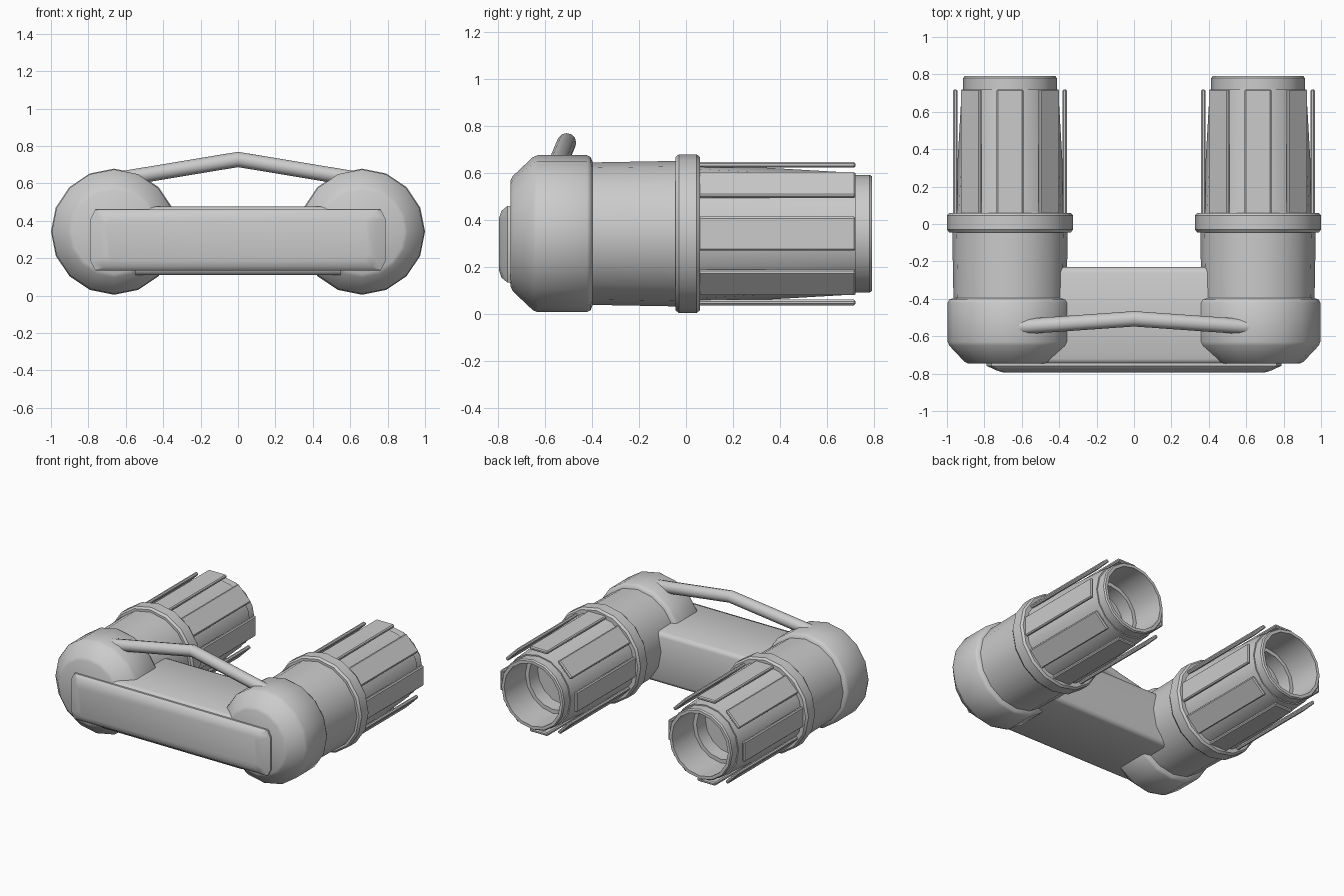
import bpy, bmesh, math
from mathutils import Matrix, Vector

if "Cube" in bpy.data.objects:
    bpy.data.objects.remove(bpy.data.objects["Cube"])

CX, CZ = 0.663, 0.342      # barrel axis position
SIDES = 16

grey = bpy.data.materials.new("light_grey")
grey.diffuse_color = (0.6, 0.6, 0.6, 1)
grey.use_nodes = True
grey.node_tree.nodes["Principled BSDF"].inputs["Base Color"].default_value = grey.diffuse_color


def finish(name, bm, angle=32):
    bmesh.ops.recalc_face_normals(bm, faces=bm.faces)
    me = bpy.data.meshes.new(name)
    bm.to_mesh(me)
    bm.free()
    me.materials.append(grey)
    ob = bpy.data.objects.new(name, me)
    bpy.context.collection.objects.link(ob)
    bpy.ops.object.select_all(action='DESELECT')
    ob.select_set(True)
    bpy.context.view_layer.objects.active = ob
    bpy.ops.object.shade_smooth_by_angle(angle=math.radians(angle))
    return ob


def skin(bm, rings):
    """Bridge rings of points and cap both ends."""
    loops = [[bm.verts.new(p) for p in ring] for ring in rings]
    n = len(loops[0])
    for a, b in zip(loops, loops[1:]):
        for i in range(n):
            j = (i + 1) % n
            bm.faces.new((a[i], a[j], b[j], b[i]))
    bm.faces.new(loops[0])
    bm.faces.new(loops[-1])


def lathe(name, cx, profile, angle=32):
    """Turn (y, radius) points around a barrel axis."""
    bm = bmesh.new()
    steps = [2 * math.pi * i / SIDES for i in range(SIDES)]
    skin(bm, [[(cx + r * math.cos(t), y, CZ + r * math.sin(t)) for t in steps]
              for y, r in profile])
    return finish(name, bm, angle)


elbow = [(-0.745, 0.225), (-0.735, 0.245), (-0.65, 0.325), (-0.63, 0.333),
         (-0.42, 0.333), (-0.405, 0.325), (-0.395, 0.30)]
sleeve = [(-0.42, 0.302), (-0.03, 0.309)]
collar = [(-0.045, 0.30), (-0.045, 0.325), (-0.03, 0.337), (0.045, 0.337),
          (0.06, 0.325), (0.06, 0.29)]
nozzle = [(0.03, 0.298), (0.72, 0.258), (0.72, 0.25), (0.78, 0.25), (0.79, 0.243),
          (0.79, 0.222), (0.55, 0.222), (0.55, 0.195), (0.45, 0.195)]

for side, cx in (("left", -CX), ("right", CX)):
    lathe(side + "_elbow", cx, elbow, 48)
    lathe(side + "_sleeve", cx, sleeve)
    lathe(side + "_collar", cx, collar)
    lathe(side + "_nozzle", cx, nozzle)
    # eight straight fins around the nozzle
    bm = bmesh.new()
    for k in range(8):
        place = (Matrix.Translation((cx, 0, CZ)) @ Matrix.Rotation(k * math.pi / 4, 4, 'Y')
                 @ Matrix.Translation((0, 0.385, 0.292))
                 @ Matrix.Diagonal((0.144, 0.67, 0.024, 1)))
        bmesh.ops.create_cube(bm, size=1, matrix=place)
    bmesh.ops.bevel(bm, geom=bm.edges[:], offset=0.007, segments=1, affect='EDGES')
    finish(side + "_fins", bm, 20)

# crossbar joining the elbows
bm = bmesh.new()
bmesh.ops.create_cube(bm, size=1, matrix=Matrix.Translation((0, -0.49, 0.293))
                      @ Matrix.Diagonal((1.1, 0.52, 0.365, 1)))
long_edges = [e for e in bm.edges if abs(e.verts[0].co.x - e.verts[1].co.x) > 0.5]
bmesh.ops.bevel(bm, geom=long_edges, offset=0.03, segments=2, profile=0.5, affect='EDGES')
finish("crossbar", bm, 50)


# front plate with clipped corners and a sloped rim
def plate_ring(y, hx, hz, cut_x, cut_z):
    quarter = [(hx, hz - cut_z), (hx - cut_x, hz)]
    pts = quarter + [(-x, z) for x, z in reversed(quarter)]
    pts += [(-x, -z) for x, z in pts]
    return [(x, y, 0.297 + z) for x, z in pts]


bm = bmesh.new()
skin(bm, [plate_ring(-0.70, 0.788, 0.163, 0.025, 0.05),
          plate_ring(-0.758, 0.788, 0.163, 0.025, 0.05),
          plate_ring(-0.783, 0.735, 0.142, 0.02, 0.04),
          plate_ring(-0.794, 0.70, 0.11, 0.02, 0.03)])
finish("front_plate", bm, 40)

# bent carrying handle: round tube mitred at its middle
path = [Vector((-0.64, -0.552, 0.622)), Vector((0, -0.507, 0.728)),
        Vector((0.64, -0.552, 0.622))]
bm = bmesh.new()
skin(bm, [[p + Vector((0, 0.041 * math.cos(t), 0.041 * math.sin(t)))
           for t in [2 * math.pi * i / 12 for i in range(12)]] for p in path])
finish("handle", bm, 35)
